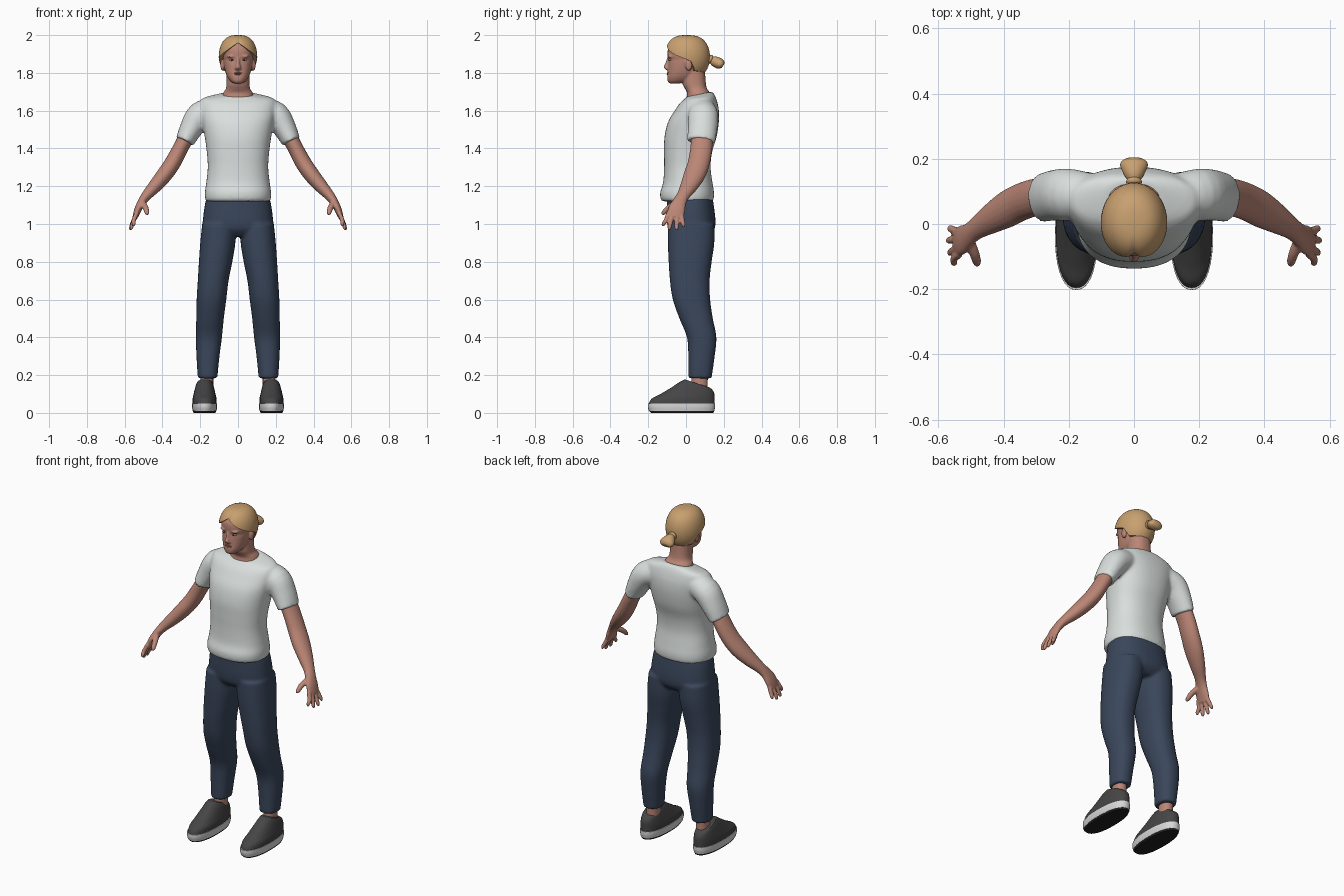
import bpy, bmesh, math
from mathutils import Vector, Matrix

if "Cube" in bpy.data.objects:
    bpy.data.objects.remove(bpy.data.objects["Cube"])


def material(name, r, g, b):
    m = bpy.data.materials.new(name)
    m.diffuse_color = (r, g, b, 1)
    m.use_nodes = True
    m.node_tree.nodes["Principled BSDF"].inputs["Base Color"].default_value = m.diffuse_color
    return m


SKIN = material("skin", 0.50, 0.24, 0.18)
HAIR = material("blond hair", 0.58, 0.35, 0.16)
SHIRT = material("light grey cotton", 0.70, 0.74, 0.73)
DENIM = material("navy denim", 0.042, 0.062, 0.105)
SHOE = material("dark grey canvas", 0.06, 0.06, 0.06)
SOLE = material("off white rubber", 0.68, 0.68, 0.68)
TREAD = material("black rubber", 0.015, 0.015, 0.015)
LIPS = material("lip red", 0.36, 0.15, 0.12)
EYE = material("eye white", 0.62, 0.58, 0.55)


def refine(rows, k=4):
    """Catmull-Rom interpolation of rows of numbers."""
    out = []
    for i in range(len(rows) - 1):
        a, b = rows[max(i - 1, 0)], rows[i]
        c, d = rows[i + 1], rows[min(i + 2, len(rows) - 1)]
        for j in range(k):
            t = j / k
            out.append([0.5 * (2 * q + (r - p) * t + (2 * p - 5 * q + 4 * r - s) * t * t
                               + (3 * q - p - 3 * r + s) * t ** 3)
                        for p, q, r, s in zip(a, b, c, d)])
    return out + [list(rows[-1])]


def skin_rings(bm, rings):
    rings = [[bm.verts.new(p) for p in ring] for ring in rings]
    n = len(rings[0])
    for a, b in zip(rings, rings[1:]):
        for i in range(n):
            bm.faces.new((a[i], a[(i + 1) % n], b[(i + 1) % n], b[i]))
    bm.faces.new(rings[0][::-1])
    bm.faces.new(rings[-1])


def stack(bm, rows, n=32, power=2.3, k=4):
    """Horizontal rings from rows of z, x0, x1, y0, y1, tilt."""
    rings = []
    for z, x0, x1, y0, y1, tilt in refine([tuple(r) + (0,) * (6 - len(r)) for r in rows], k):
        ring = []
        for i in range(n):
            a = 2 * math.pi * i / n
            c, s = math.cos(a), math.sin(a)
            dx = math.copysign(abs(c) ** (2 / power), c) * (x1 - x0) / 2
            dy = math.copysign(abs(s) ** (2 / power), s) * (y1 - y0) / 2
            ring.append(((x0 + x1) / 2 + dx, (y0 + y1) / 2 + dy, z + tilt * dy))
        rings.append(ring)
    skin_rings(bm, rings)


def sym(rows, cx=0):
    return [(r[0], cx - r[1], cx + r[1]) + tuple(r[2:]) for r in rows]


def limb(bm, pts, n=20, ref=(0, 1, 0), k=4):
    """Rings square to a path of x, y, z, radius along ref, other radius."""
    rows = refine(pts, k)
    path = [Vector(r[:3]) for r in rows]
    rings = []
    for i, r in enumerate(rows):
        t = (path[min(i + 1, len(path) - 1)] - path[max(i - 1, 0)]).normalized()
        u = Vector(ref)
        u = (u - t * u.dot(t)).normalized()
        v = t.cross(u)
        rings.append([path[i] + u * r[3] * math.cos(2 * math.pi * j / n)
                      + v * r[4] * math.sin(2 * math.pi * j / n) for j in range(n)])
    skin_rings(bm, rings)


def ball(bm, centre, size):
    bmesh.ops.create_uvsphere(bm, u_segments=20, v_segments=12, radius=1,
                              matrix=Matrix.Translation(centre) @ Matrix.Diagonal((*size, 1)))


def mirrored(bm):
    d = bmesh.ops.duplicate(bm, geom=bm.verts[:] + bm.edges[:] + bm.faces[:])
    for g in d["geom"]:
        if isinstance(g, bmesh.types.BMVert):
            g.co.x *= -1


def finish(name, bm, mat, voxel=0, relax=3):
    bmesh.ops.recalc_face_normals(bm, faces=bm.faces)
    me = bpy.data.meshes.new(name)
    bm.to_mesh(me)
    bm.free()
    me.materials.append(mat)
    for p in me.polygons:
        p.use_smooth = True
    me.set_sharp_from_angle(angle=math.radians(50))
    ob = bpy.data.objects.new(name, me)
    bpy.context.collection.objects.link(ob)
    if voxel:   # fuse overlapping volumes into one soft surface
        rm = ob.modifiers.new("fuse", 'REMESH')
        rm.mode, rm.voxel_size, rm.use_smooth_shade = 'VOXEL', voxel, True
        sm = ob.modifiers.new("relax", 'SMOOTH')
        sm.factor, sm.iterations = 0.5, relax
    return ob


# T-shirt: sleeves and body
bm = bmesh.new()
limb(bm, [(.13, .085, 1.60, .07, .07), (.20, .09, 1.575, .08, .072),
          (.245, .088, 1.51, .078, .062), (.282, .08, 1.437, .074, .05)], 28)
mirrored(bm)
stack(bm, sym([(1.12, .168, -.125, .14), (1.135, .174, -.135, .147), (1.17, .175, -.136, .148),
               (1.22, .168, -.121, .14), (1.30, .160, -.116, .13), (1.38, .165, -.116, .138),
               (1.46, .176, -.114, .162), (1.54, .19, -.095, .174), (1.60, .20, -.06, .174),
               (1.64, .20, -.032, .167), (1.668, .18, -.01, .155, .1), (1.687, .09, .0, .14, .2)]), 48)
finish("t_shirt", bm, SHIRT, .009, 4)

# Trousers: legs and pelvis
bm = bmesh.new()
stack(bm, [(1.0, .012, .19, -.095, .15), (.9, .014, .20, -.096, .15), (.8, .03, .207, -.092, .136),
           (.7, .05, .213, -.085, .125), (.6, .062, .219, -.07, .128), (.5, .075, .221, -.035, .142),
           (.4, .085, .223, .005, .161), (.3, .098, .22, .012, .152), (.2, .108, .214, .013, .138),
           (.183, .109, .213, .014, .137)])
mirrored(bm)
stack(bm, sym([(1.15, .163, -.10, .138), (1.10, .176, -.101, .147), (1.02, .186, -.101, .156),
               (.97, .186, -.092, .15), (.935, .12, -.06, .12)]), 40)
finish("trousers", bm, DENIM, .009, 3)

# Arms with palm, fingers and thumb
bm = bmesh.new()
limb(bm, [(.25, .085, 1.50, .055, .045), (.30, .082, 1.41, .058, .041), (.345, .068, 1.325, .058, .043),
          (.39, .045, 1.26, .057, .042), (.44, .015, 1.20, .046, .036), (.485, -.015, 1.15, .034, .027),
          (.51, -.035, 1.115, .037, .022), (.53, -.05, 1.075, .046, .019), (.545, -.058, 1.035, .042, .014)])
for y0, y1, x, z in ((-.092, -.12, .552, .99), (-.07, -.088, .564, .972),
                     (-.046, -.05, .568, .97), (-.024, -.014, .564, .986)):
    limb(bm, [(.535, y0, 1.06, .012, .012), (.552, (y0 + y1) / 2, 1.02, .012, .012),
              (x, y1, z + .01, .011, .010), (x + .002, y1, z - .003, .005, .005)], 10, k=3)
limb(bm, [(.51, -.045, 1.115, .018, .018), (.49, -.09, 1.088, .016, .015),
          (.482, -.118, 1.06, .013, .012), (.48, -.127, 1.05, .006, .006)], 10, ref=(1, 0, 0), k=3)
mirrored(bm)
finish("arms", bm, SKIN, .005, 2)

# Ankles
bm = bmesh.new()
stack(bm, sym([(.10, .035, .03, .115), (.17, .034, .03, .115), (.25, .037, .03, .12)], .165), 20)
mirrored(bm)
finish("ankles", bm, SKIN)

# Shoes: upper, side band and tread
for name, mat, rows in (
        ("shoe_uppers", SHOE, [(.045, .063, -.198, .151), (.075, .063, -.182, .151), (.10, .058, -.135, .15),
                               (.125, .052, -.075, .145, -.1), (.145, .046, -.03, .138, -.25),
                               (.156, .04, -.006, .125, -.33)]),
        ("shoe_soles", SOLE, [(.010, .063, -.196, .15), (.03, .066, -.202, .154), (.05, .066, -.202, .154)]),
        ("shoe_treads", TREAD, [(0, .058, -.185, .145), (.012, .062, -.195, .149)])):
    bm = bmesh.new()
    stack(bm, sym(rows, .177), 36)
    mirrored(bm)
    finish(name, bm, mat)

# Head: ears and brows, skull, neck, nose
bm = bmesh.new()
ball(bm, (.083, .014, 1.842), (.010, .019, .031))
ball(bm, (.035, -.083, 1.887), (.024, .015, .007))
mirrored(bm)
stack(bm, sym([(1.745, .024, -.088, -.03), (1.757, .041, -.097, .02), (1.78, .057, -.099, .05),
               (1.81, .068, -.096, .07), (1.85, .076, -.094, .09), (1.87, .078, -.092, .10),
               (1.89, .081, -.097, .105), (1.93, .083, -.095, .105), (1.96, .072, -.075, .09),
               (1.98, .045, -.045, .06)]))
stack(bm, sym([(1.64, .088, -.005, .13), (1.69, .08, .006, .128), (1.715, .065, -.005, .112),
               (1.745, .061, -.018, .105), (1.82, .06, -.02, .10)]))
stack(bm, sym([(1.813, .008, -.10, -.08), (1.821, .017, -.112, -.08), (1.832, .014, -.119, -.08),
               (1.85, .010, -.11, -.08), (1.882, .008, -.099, -.08)]), 16)
finish("head", bm, SKIN, .005, 2)

# Eyes, pupils and mouth
bm = bmesh.new()
ball(bm, (.033, -.084, 1.869), (.014, .008, .005))
mirrored(bm)
finish("eyes", bm, EYE)
bm = bmesh.new()
ball(bm, (.032, -.0905, 1.869), (.005, .003, .0045))
mirrored(bm)
finish("pupils", bm, TREAD)
bm = bmesh.new()
for z in (1.793, 1.800):
    ball(bm, (0, -.092, z), (.023, .010, .0042))
finish("mouth", bm, LIPS)

# Hair cap with a centre parting and a hairline that drops behind the ears
LINE = [(0, 40), (10, 34), (35, 18), (60, 5), (80, -3), (100, -12), (115, -40), (180, -50)]


def hairline(deg):
    for (a, p), (b, q) in zip(LINE, LINE[1:]):
        if deg <= b:
            return p + (q - p) * (deg - a) / (b - a)
    return LINE[-1][1]


bm = bmesh.new()
N, M = 72, 16
rings = []
for j in range(-1, M):
    ring = []
    for i in range(N):
        az = 2 * math.pi * i / N - math.pi
        low = hairline(abs(math.degrees(az)))
        lat = math.radians(low + (89 - low) * max(j, 0) / M)
        r = math.cos(lat) ** .7 * (1 - .07 * math.exp(-(az / .14) ** 2))
        if j < 0:
            r *= .84   # underside of the rim
        ring.append((.102 * r * math.sin(az), .005 - .122 * r * math.cos(az), 1.885 + .115 * math.sin(lat)))
    rings.append(ring)
rings.append([(p[0] * .3, p[1] * .3, 2.0) for p in rings[-1]])
skin_rings(bm, rings)
finish("hair", bm, HAIR)

# Ponytail and its tie
bm = bmesh.new()
limb(bm, [(0, .10, 1.878, .02, .02), (0, .13, 1.87, .018, .018), (0, .15, 1.862, .03, .027),
          (0, .182, 1.847, .043, .028), (0, .197, 1.838, .030, .014)], 20, ref=(1, 0, 0))
limb(bm, [(0, .122, 1.873, .021, .021), (0, .129, 1.871, .025, .025), (0, .136, 1.868, .021, .021)],
     20, ref=(1, 0, 0))
finish("ponytail", bm, HAIR)
